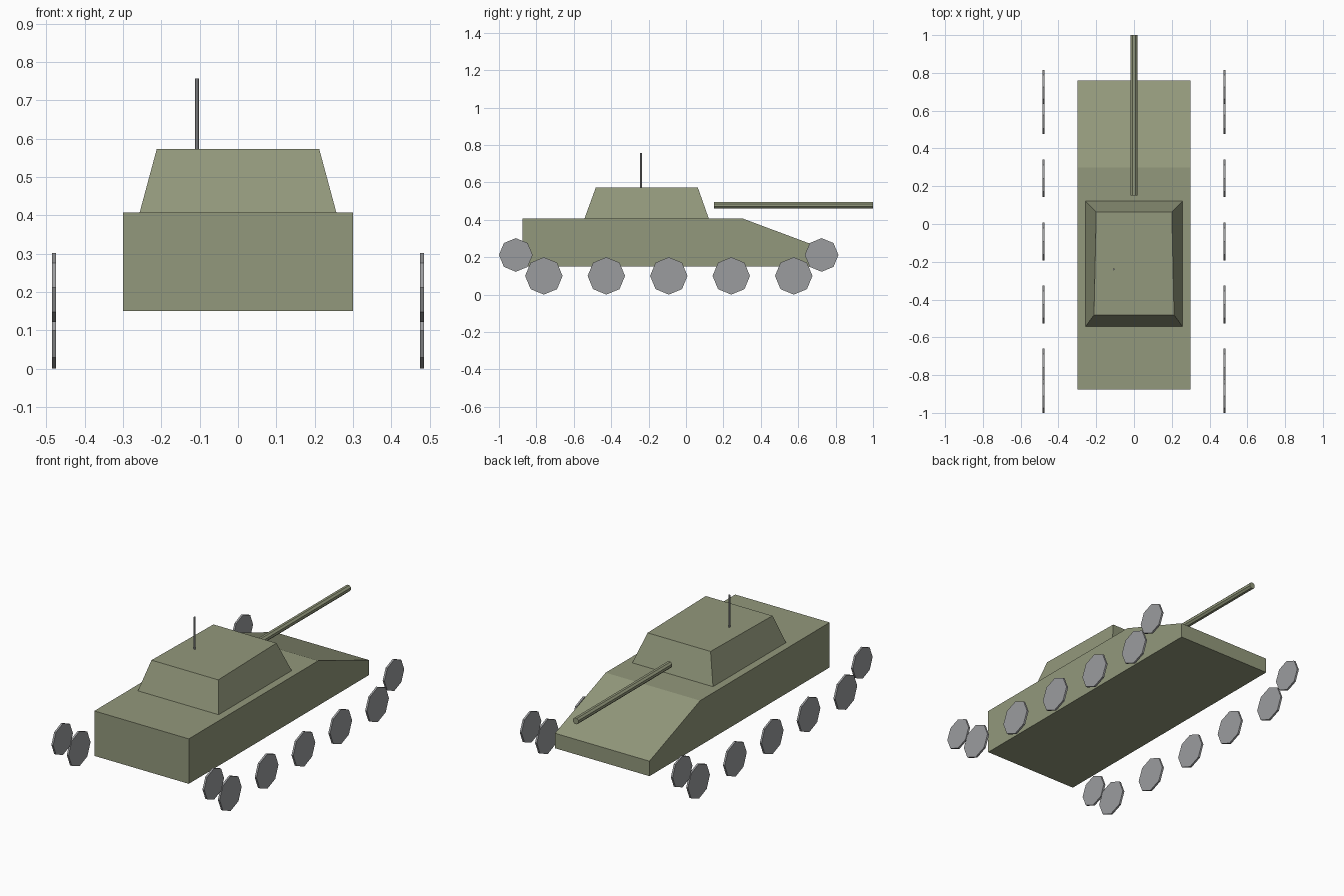
import bpy
import bmesh
from math import pi
from mathutils import Matrix, Vector

if "Cube" in bpy.data.objects:
    bpy.data.objects.remove(bpy.data.objects["Cube"], do_unlink=True)


def make_material(name, rgb):
    mat = bpy.data.materials.new(name)
    mat.use_nodes = True
    color = (*rgb, 1)
    mat.diffuse_color = color
    mat.node_tree.nodes["Principled BSDF"].inputs["Base Color"].default_value = color
    return mat


olive = make_material("olive paint", (0.29, 0.315, 0.20))
grey = make_material("grey metal", (0.33, 0.335, 0.345))


def finish(bm, name, mat):
    bmesh.ops.recalc_face_normals(bm, faces=bm.faces)
    mesh = bpy.data.meshes.new(name)
    bm.to_mesh(mesh)
    bm.free()
    mesh.materials.append(mat)
    obj = bpy.data.objects.new(name, mesh)
    bpy.context.collection.objects.link(obj)
    return obj


def rod(name, center, radius, length, axis, mat, sides=8, turn=0):
    """Prism of the given length along an axis."""
    bm = bmesh.new()
    place = (Matrix.Translation(center)
             @ Vector((0, 0, 1)).rotation_difference(Vector(axis)).to_matrix().to_4x4()
             @ Matrix.Rotation(turn, 4, 'Z'))
    bmesh.ops.create_cone(bm, cap_ends=True, segments=sides, radius1=radius,
                          radius2=radius, depth=length, matrix=place)
    return finish(bm, name, mat)


# Hull: side profile with a sloped nose, extruded across the width
profile = [(-0.875, 0.15), (-0.875, 0.408), (0.30, 0.408), (0.76, 0.236), (0.76, 0.15)]
half_width = 0.30
bm = bmesh.new()
side = bm.faces.new([bm.verts.new((-half_width, y, z)) for y, z in profile])
grown = bmesh.ops.extrude_face_region(bm, geom=[side], use_keep_orig=True)
moved = [v for v in grown["geom"] if isinstance(v, bmesh.types.BMVert)]
bmesh.ops.translate(bm, verts=moved, vec=(2 * half_width, 0, 0))
finish(bm, "hull", olive)

# Turret: box with walls leaning in, top slightly narrower toward the gun
bm = bmesh.new()
bmesh.ops.create_cube(bm, size=2)
for v in bm.verts:
    top, gun_end = v.co.z > 0, v.co.y > 0
    if top:
        width = 0.20 if gun_end else 0.212
        y = 0.063 if gun_end else -0.482
    else:
        width = 0.257
        y = 0.122 if gun_end else -0.543
    v.co = (v.co.x * width, y, 0.573 if top else 0.406)
finish(bm, "turret", olive)

# Gun barrel and antenna
rod("gun_barrel", (0, 0.575, 0.478), 0.019, 0.85, (0, 1, 0), olive, turn=pi / 8)
rod("antenna", (-0.107, -0.24, 0.66), 0.0055, 0.194, (0, 0, 1), grey)

# Wheels: five road wheels and two raised end wheels on each side
for label, x in (("left", 0.48), ("right", -0.48)):
    for i in range(5):
        rod(f"{label}_road_wheel_{i + 1}", (x, -0.76 + i * 0.334, 0.10),
            0.10, 0.011, (1, 0, 0), grey)
    for end, y in (("rear", -0.91), ("front", 0.725)):
        rod(f"{label}_{end}_end_wheel", (x, y, 0.212), 0.09, 0.011, (1, 0, 0), grey)
